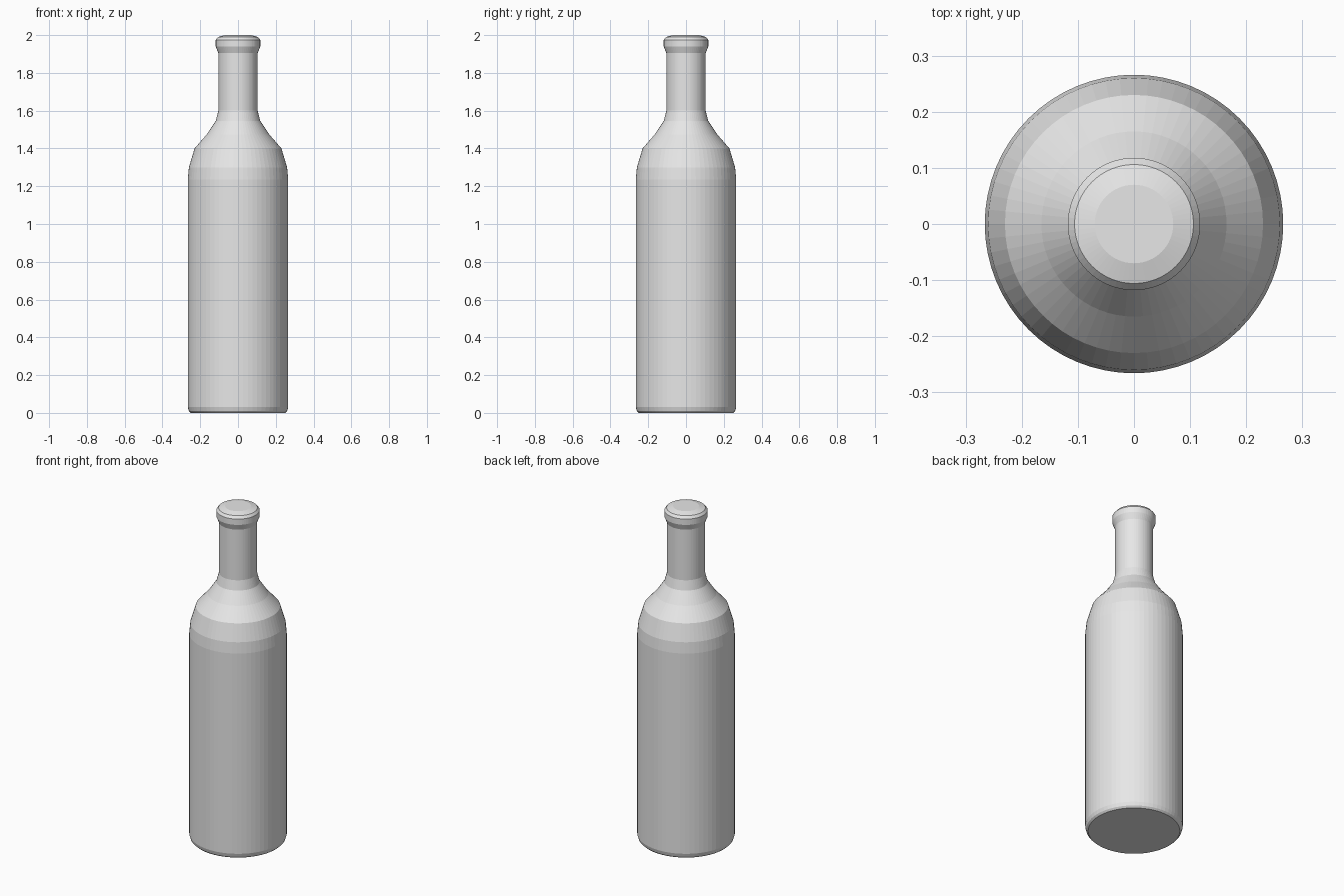
import bpy
import bmesh
import math

cube = bpy.data.objects.get("Cube")
if cube:
    bpy.data.objects.remove(cube, do_unlink=True)

SIDES = 64

# One plain grey for the whole bottle
grey = bpy.data.materials.new("light_grey")
grey.use_nodes = True
grey.diffuse_color = (0.8, 0.8, 0.8, 1)
grey.node_tree.nodes["Principled BSDF"].inputs["Base Color"].default_value = (0.8, 0.8, 0.8, 1)


def lathe(name, profile, material):
    """Turn a (radius, height) profile around z and cap both ends."""
    bm = bmesh.new()
    rings = []
    for radius, z in profile:
        ring = []
        for i in range(SIDES):
            a = math.tau * i / SIDES
            ring.append(bm.verts.new((radius * math.cos(a), radius * math.sin(a), z)))
        rings.append(ring)
    for low, high in zip(rings, rings[1:]):
        for i in range(SIDES):
            j = (i + 1) % SIDES
            bm.faces.new((low[i], low[j], high[j], high[i]))
    bm.faces.new(rings[0][::-1])
    bm.faces.new(rings[-1])
    mesh = bpy.data.meshes.new(name)
    bm.to_mesh(mesh)
    bm.free()
    mesh.materials.append(material)
    obj = bpy.data.objects.new(name, mesh)
    bpy.context.collection.objects.link(obj)
    return obj


base = [(0.25, 0), (0.26, 0.01), (0.266, 0.03)]
shoulder = [(0.266, 1.235), (0.26, 1.30), (0.23, 1.40), (0.165, 1.475)]
neck = [(0.118, 1.545), (0.104, 1.60), (0.104, 1.905)]
lip = [(0.118, 1.94), (0.118, 1.975), (0.106, 1.99), (0.07, 2.0)]

lathe("bottle", base + shoulder + neck + lip, grey)
